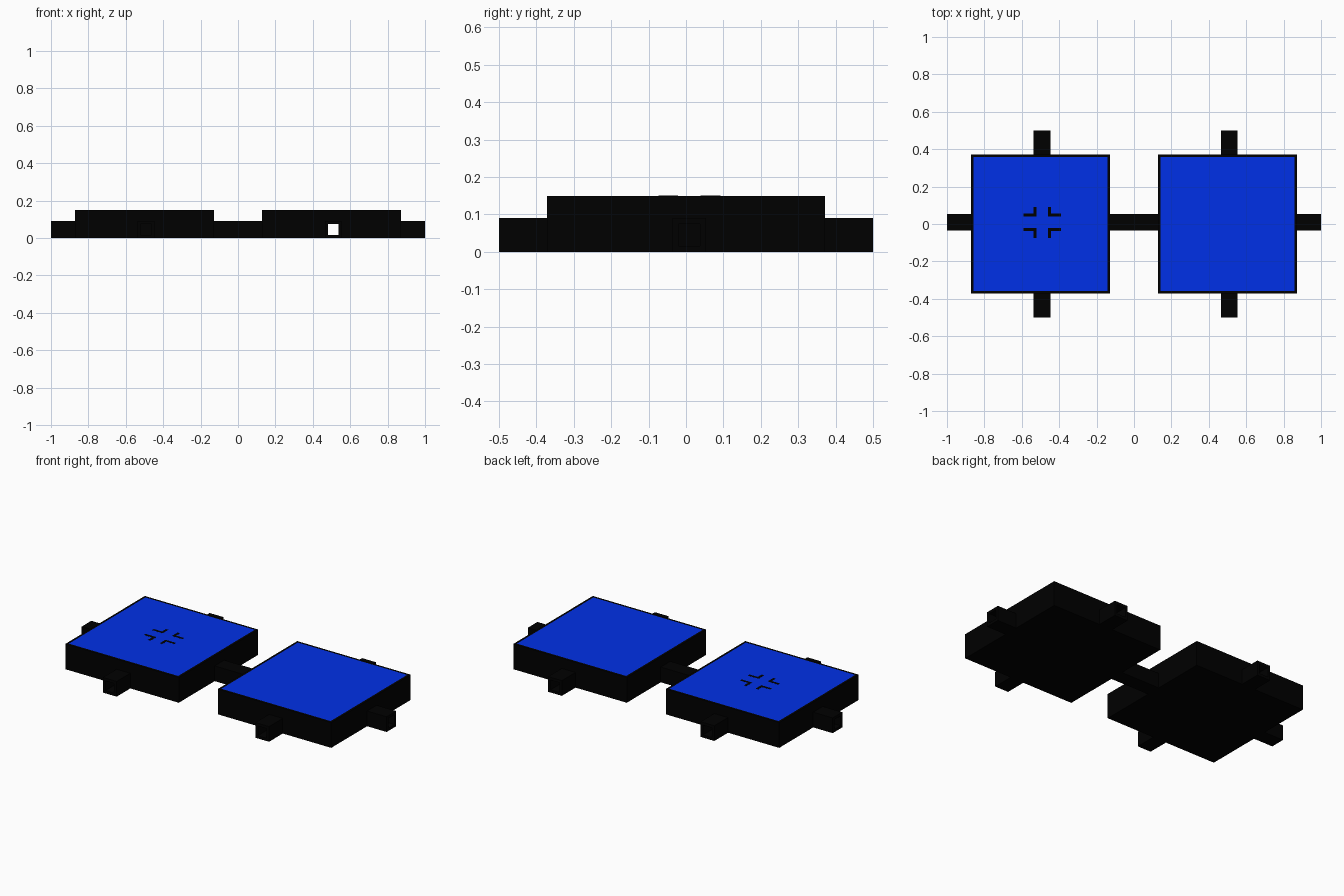
import bpy, bmesh
from mathutils import Vector

if "Cube" in bpy.data.objects:
    bpy.data.objects.remove(bpy.data.objects["Cube"])


def material(name, rgb):
    m = bpy.data.materials.new(name)
    m.diffuse_color = (*rgb, 1)
    m.use_nodes = True
    m.node_tree.nodes["Principled BSDF"].inputs["Base Color"].default_value = m.diffuse_color
    return m


BLACK = material("black casing", (0.0, 0.0, 0.0))
BLUE = material("blue panel", (0.0, 0.03, 0.81))

HALF, TOP, RIM = 0.372, 0.15, 0.019  # tile half width, height, rim width
OFF = 0.009                          # ducts sit slightly off centre
DUCT, BORE, DUCT_Z = 0.045, 0.029, 0.045


def finish(name, bm, *mats):
    bmesh.ops.recalc_face_normals(bm, faces=bm.faces)
    me = bpy.data.meshes.new(name)
    bm.to_mesh(me)
    bm.free()
    for m in mats:
        me.materials.append(m)
    ob = bpy.data.objects.new(name, me)
    bpy.context.collection.objects.link(ob)
    return ob


def box_bm(lo, hi, bm=None):
    bm = bm or bmesh.new()
    lo, hi = Vector(lo), Vector(hi)
    vs = bmesh.ops.create_cube(bm, size=1)["verts"]
    for v in vs:
        v.co = Vector([(lo[i] + hi[i]) / 2 + v.co[i] * (hi[i] - lo[i]) for i in range(3)])
    return bm


def duct(name, axis, centre, start, end):
    """Square hollow duct running along x or y."""
    bm = bmesh.new()
    rings = []
    for t in (start, end):
        for r in (DUCT, BORE):
            ring = []
            for a, b in ((-1, -1), (1, -1), (1, 1), (-1, 1)):
                side, z = centre + a * r, DUCT_Z + b * r
                ring.append(bm.verts.new((t, side, z) if axis == "x" else (side, t, z)))
            rings.append(ring)
    for p, q in ((0, 1), (1, 3), (3, 2), (2, 0)):
        for i in range(4):
            j = (i + 1) % 4
            bm.faces.new((rings[p][i], rings[p][j], rings[q][j], rings[q][i]))
    return finish(name, bm, BLACK)


for side, cx in (("left", -0.5), ("right", 0.5)):
    # tile body with a dark rim around the blue top face
    bm = box_bm((cx - HALF, -HALF, 0), (cx + HALF, HALF, TOP))
    bm.normal_update()
    top = max(bm.faces, key=lambda f: f.calc_center_median().z)
    bmesh.ops.inset_region(bm, faces=[top], thickness=RIM)
    top.material_index = 1
    tile = finish(side + "_tile", bm, BLACK, BLUE)

    # the right tile has a bore straight through from front to back
    if side == "right":
        x = cx + OFF
        cutter = finish("bore_cutter", box_bm((x - BORE, -0.6, DUCT_Z - BORE),
                                              (x + BORE, 0.6, DUCT_Z + BORE)), BLACK)
        cutter.hide_render = True
        cutter.hide_viewport = True
        mod = tile.modifiers.new("bore", "BOOLEAN")
        mod.operation, mod.solver, mod.object = "DIFFERENCE", "EXACT", cutter

    # front and back ducts
    duct(side + "_front_duct", "y", cx + OFF, -0.5, -HALF)
    duct(side + "_back_duct", "y", cx + OFF, HALF, 0.5)

# end ducts and the link between the tiles
duct("left_end_duct", "x", OFF, -1, -0.5 - HALF)
duct("link_duct", "x", OFF, -0.5 + HALF, 0.5 - HALF)
duct("right_end_duct", "x", OFF, 0.5 + HALF, 1)

# four corner marks forming a crossing on the left tile
bm = bmesh.new()
IN, OUT, LONG_X, LONG_Y = 0.03, 0.046, 0.1, 0.083
for sx in (-1, 1):
    for sy in (-1, 1):
        for x0, x1, y0, y1 in ((IN, LONG_X, IN, OUT), (IN, OUT, OUT, LONG_Y)):
            xs = sorted((-0.5 + OFF + sx * x0, -0.5 + OFF + sx * x1))
            ys = sorted((OFF + sy * y0, OFF + sy * y1))
            box_bm((xs[0], ys[0], TOP - 0.002), (xs[1], ys[1], TOP + 0.0004), bm)
finish("crossing_marks", bm, BLACK)
